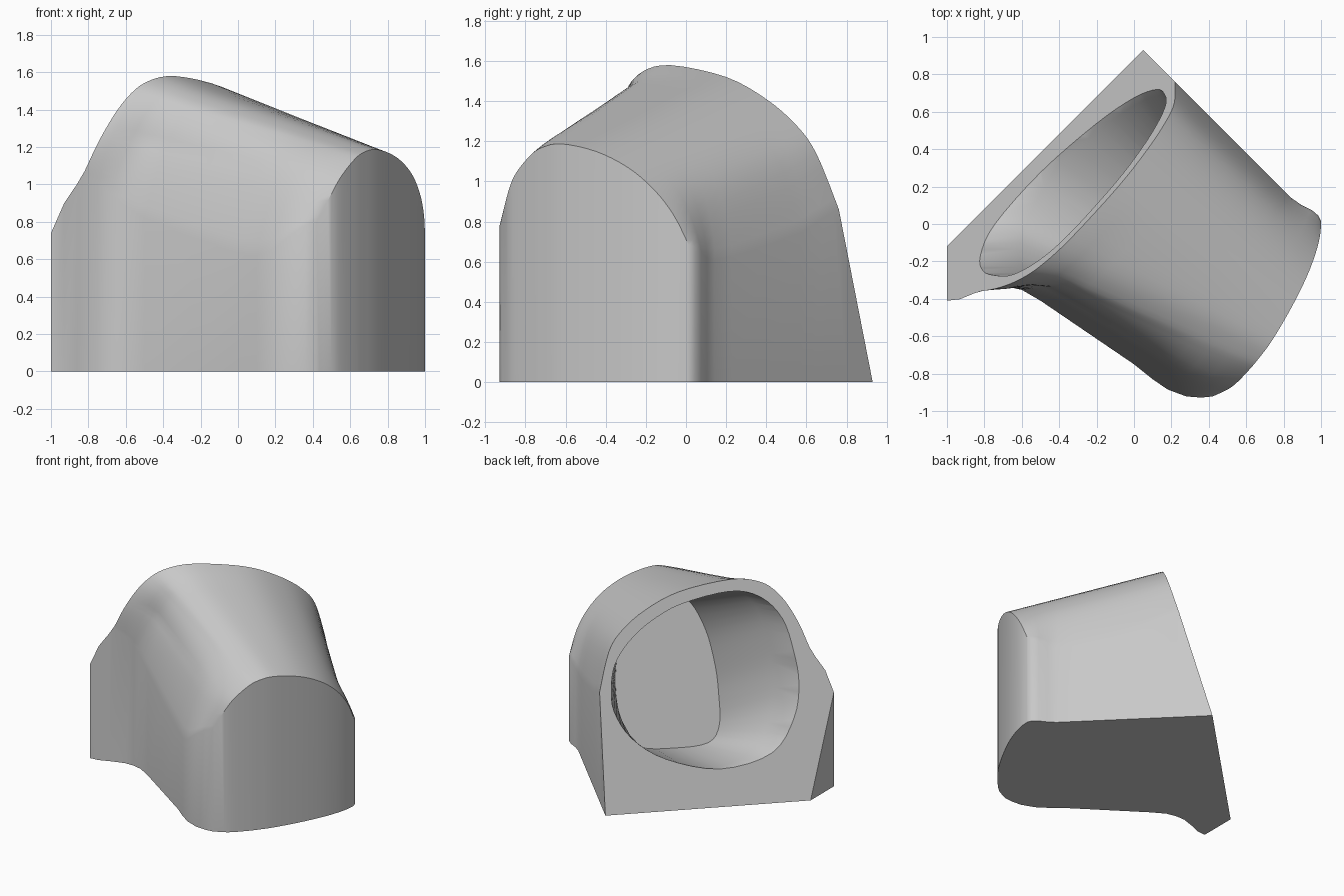
import bpy, bmesh, math
from mathutils import Vector

if "Cube" in bpy.data.objects:
    bpy.data.objects.remove(bpy.data.objects["Cube"])

Q = math.sqrt(0.5)
BACK_U, TILT = -0.622, 0.277      # tilted back plane: u = BACK_U + TILT * z
INWARD = Vector((Q, -Q, 0))       # level direction from the back to the front
SIDE = Vector((Q, Q, 0))          # level direction from left to right


def on_back(v, z):
    """Point on the tilted back plane from sideways position and height."""
    return INWARD * (BACK_U + TILT * z) + SIDE * v + Vector((0, 0, z))


def spline(pts, n=4, closed=False):
    """Smooth curve through the given points."""
    out, c = [], len(pts)
    for i in range(c if closed else c - 1):
        if closed:
            a, b, d, e = (pts[(i + k) % c] for k in (-1, 0, 1, 2))
        else:
            a, b, d, e = (pts[min(max(i + k, 0), c - 1)] for k in (-1, 0, 1, 2))
        for j in range(n):
            t = j / n
            out.append(0.5 * (2 * b + (d - a) * t + (2 * a - 5 * b + 4 * d - e) * t * t
                              + (3 * b - a - 3 * d + e) * t ** 3))
    if not closed:
        out.append(pts[-1].copy())
    return out


def make_object(name, bm):
    bmesh.ops.remove_doubles(bm, verts=bm.verts, dist=1e-5)
    bmesh.ops.recalc_face_normals(bm, faces=bm.faces)
    me = bpy.data.meshes.new(name)
    bm.to_mesh(me)
    bm.free()
    ob = bpy.data.objects.new(name, me)
    bpy.context.collection.objects.link(ob)
    return ob


# Arch profiles at the back and at the front, left to right
back_arch = spline([on_back(v, z) for v, z in [
    (-.86, 1.04), (-.81, 1.19), (-.737, 1.33), (-.63, 1.465), (-.5, 1.55), (-.29, 1.58),
    (.082, 1.52), (.334, 1.41), (.51, 1.28), (.613, 1.14), (.694, .87)]])
front_arch = spline([Vector(p) for p in [
    (.42, -.922, .8), (.5, -.885, .95), (.55, -.848, 1.04), (.62, -.775, 1.13),
    (.67, -.715, 1.17), (.74, -.62, 1.187), (.84, -.45, 1.15), (.92, -.29, 1.07),
    (.97, -.16, .96), (.995, -.06, .83), (1, .015, .68)]])

# Stations from back to front: position, left foot, left shoulder drop
stations = [(-.5, -1, .15, 0), (-.2, -1, -.41, 0), (-.12, -.93, -.402, 0),
            (-.05, -.86, -.373, 0), (.03, -.75, -.337, .03), (.09, -.68, -.335, .07),
            (.15, -.6, -.352, .12), (.22, -.5, -.41, .17), (.42, -.25, -.58, .22),
            (.62, 0, -.75, .26), (.72, .1, -.83, .25), (.8, .18, -.885, .2),
            (.88, .28, -.922, .1), (.95, .36, -.928, .03), (1, .42, -.922, 0)]
right_front = {.8: (.89, .105), .88: (.95, .075), .95: (.985, .045), 1: (1, .015)}

# Body: arched shell lofted over the footprint
bm = bmesh.new()
rows = []
for s, lx, ly, drop in stations:
    rx = .22 + .86 * s
    rx, ry = right_front.get(s, (rx, .98 - rx))
    arch = [b.lerp(f, s) if 0 <= s <= 1 else b + (f - b) * s
            for b, f in zip(back_arch, front_arch)]
    dl = Vector((lx - arch[0].x, ly - arch[0].y, 0))
    dr = Vector((rx - arch[-1].x, ry - arch[-1].y, -drop * .5))
    n = len(arch) - 1
    # Waist behind the back collar on the left of the crown
    waist = min(1, max(0, s) / .15) * max(0, 1 - s)
    mix = min(1, max(0, s) / .1)
    for i, p in enumerate(arch):
        w = i / n
        near = (1 - mix) * max(0, 1 - w / .33) ** 2 + mix * max(0, 1 - w / .45) ** 1.2
        p += dl * near + dr * max(0, 1 - (1 - w) / .25) ** 2
        p += SIDE * (.06 * waist * max(0, 1 - abs(w - .18) / .18))
        p.z -= drop * max(0, 1 - w / .3) ** 2.5
        p.z -= .035 * waist * max(0, 1 - abs(w - .33) / .25)
    ring = [Vector((lx, ly, 0))] + arch + [Vector((rx, ry, 0))]
    rows.append([bm.verts.new(p) for p in ring])
for a, b in zip(rows, rows[1:]):
    for i in range(len(a) - 1):
        bm.faces.new((a[i], a[i + 1], b[i + 1], b[i]))
# Curved upright front wall
top = rows[-1][1:-1]
foot = [rows[-1][0]] + [bm.verts.new((v.co.x, v.co.y, 0)) for v in top[1:-1]] + [rows[-1][-1]]
for i in range(len(top) - 1):
    bm.faces.new((top[i], top[i + 1], foot[i + 1], foot[i]))
# Flat underside
bm.faces.new([r[0] for r in rows] + foot[1:-1] + [r[-1] for r in reversed(rows)])
# Tilted back cut, closed with one flat face
bmesh.ops.bisect_plane(
    bm, geom=bm.verts[:] + bm.edges[:] + bm.faces[:], dist=1e-5,
    plane_co=on_back(0, 0), plane_no=Vector((-Q, Q, TILT)), clear_outer=True)
bmesh.ops.remove_doubles(bm, verts=bm.verts, dist=1e-5)
bmesh.ops.holes_fill(bm, edges=[e for e in bm.edges if e.is_boundary], sides=0)
body = make_object("hollow_housing", bm)

# Cavity cutter: rounded opening, inner collar on the left, then a taper to a flat wall
opening = spline([on_back(v, z) for v, z in [
    (-.155, .265), (-.53, .35), (-.70, .58), (-.748, .82), (-.72, 1.05), (-.65, 1.28),
    (-.5, 1.44), (-.28, 1.495), (.08, 1.43), (.31, 1.32), (.47, 1.19), (.57, 1.05),
    (.605, .9), (.595, .72), (.474, .52), (.233, .36)]], 4, True)
end_wall = spline([on_back(v, z) + INWARD * .8 for v, z in [
    (.05, .10), (-.2, .12), (-.285, .24), (-.29, .45), (-.275, .65), (-.22, .9),
    (-.12, 1.1), (0, 1.18), (.16, 1.16), (.28, 1.08), (.36, .97), (.41, .85),
    (.44, .7), (.45, .52), (.42, .3), (.3, .13)]], 4, True)
outside = [p - (q - p) * .3 for p, q in zip(opening, end_wall)]
collar = []
for p, q in zip(opening, end_wall):
    f = min(1, max(0, (-.07 - p.dot(SIDE)) / .68))
    collar.append(p + (q - p) * .05 + (SIDE * .14 + INWARD * .12) * f)
bm = bmesh.new()
rings = [[bm.verts.new(p) for p in ring] for ring in (outside, opening, collar, end_wall)]
n = len(opening)
for a, b in zip(rings, rings[1:]):
    for i in range(n):
        j = (i + 1) % n
        bm.faces.new((a[i], a[j], b[j], b[i]))
bm.faces.new(rings[0])
bm.faces.new(rings[-1])
cutter = make_object("cavity_cutter", bm)
cutter.hide_render = True

mod = body.modifiers.new("cavity", 'BOOLEAN')
mod.operation = 'DIFFERENCE'
mod.solver = 'EXACT'
mod.object = cutter
bpy.context.view_layer.objects.active = body
body.select_set(True)
bpy.ops.object.modifier_apply(modifier=mod.name)
bpy.data.objects.remove(cutter)

# Plain grey finish, smooth with sharp rims
grey = bpy.data.materials.new("light_grey")
grey.diffuse_color = (.58, .58, .58, 1)
grey.use_nodes = True
grey.node_tree.nodes["Principled BSDF"].inputs["Base Color"].default_value = grey.diffuse_color
body.data.materials.clear()
body.data.materials.append(grey)
bpy.ops.object.shade_smooth_by_angle(angle=math.radians(30))
